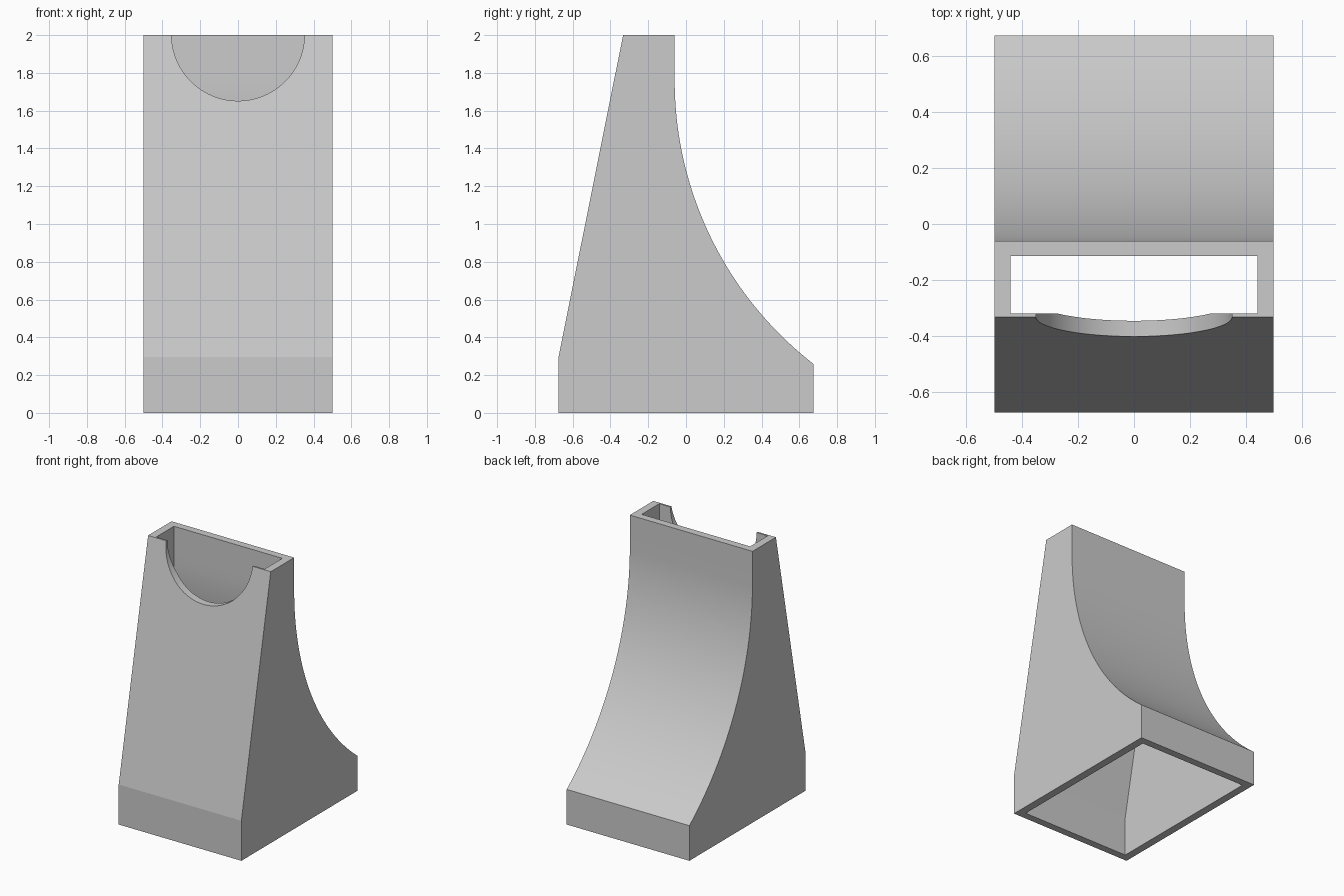
import bpy
import bmesh
from math import acos, cos, sin, pi, radians

if "Cube" in bpy.data.objects:
    bpy.data.objects.remove(bpy.data.objects["Cube"])

WALL = 0.055
ARC_Y, ARC_Z, ARC_R = 1.84, 1.76, 1.9   # centre and radius of the concave back

grey = bpy.data.materials.new("plain_grey")
grey.use_nodes = True
grey.diffuse_color = (0.6, 0.6, 0.6, 1)
grey.node_tree.nodes["Principled BSDF"].inputs["Base Color"].default_value = (0.6, 0.6, 0.6, 1)


def back_arc(radius, end_y, steps=40):
    """Side profile points down the concave back, from vertical to end_y."""
    sweep = acos((ARC_Y - end_y) / radius)
    return [(ARC_Y - radius * cos(sweep * i / steps),
             ARC_Z - radius * sin(sweep * i / steps)) for i in range(steps + 1)]


def prism(name, points, axis, start, end):
    """Extrude a closed profile along x (points are y, z) or y (points are x, z)."""
    bm = bmesh.new()
    verts = [bm.verts.new((start, a, b) if axis == "x" else (a, start, b))
             for a, b in points]
    face = bm.faces.new(verts)
    moved = bmesh.ops.extrude_face_region(bm, geom=[face])["geom"]
    shift = (end - start, 0, 0) if axis == "x" else (0, end - start, 0)
    bmesh.ops.translate(bm, vec=shift,
                        verts=[v for v in moved if isinstance(v, bmesh.types.BMVert)])
    bmesh.ops.recalc_face_normals(bm, faces=bm.faces)
    mesh = bpy.data.meshes.new(name)
    bm.to_mesh(mesh)
    bm.free()
    mesh.materials.append(grey)
    obj = bpy.data.objects.new(name, mesh)
    bpy.context.collection.objects.link(obj)
    return obj


def cut(target, cutter):
    """Subtract the cutter from the target, then remove it."""
    cutter.hide_render = True
    mod = target.modifiers.new("cut", "BOOLEAN")
    mod.operation = "DIFFERENCE"
    mod.solver = "EXACT"
    mod.object = cutter
    bpy.context.view_layer.objects.active = target
    bpy.ops.object.modifier_apply(modifier=mod.name)
    bpy.data.objects.remove(cutter)


# Outer body: sloped front, concave back, short upright base
outer = [(-0.675, 0), (-0.675, 0.295), (-0.333, 2), (ARC_Y - ARC_R, 2)]
outer += back_arc(ARC_R, 0.675) + [(0.675, 0)]
body = prism("hollow_stand", outer, "x", -0.5, 0.5)

# Cavity: follows the walls, straight at the top, open at both ends
inner_r = ARC_R + WALL
inner = [(-0.62, -0.1), (-0.62, 0.29), (-0.32, 1.785), (-0.32, 2.1),
         (ARC_Y - inner_r, 2.1)]
inner += back_arc(inner_r, 0.62) + [(0.62, -0.1)]
cut(body, prism("cavity_cutter", inner, "x", -0.5 + WALL + 0.003, 0.5 - WALL - 0.003))

# Half-round notch in the top of the front wall
circle = [(0.352 * cos(2 * pi * i / 96), 2.004 + 0.352 * sin(2 * pi * i / 96))
          for i in range(96)]
cut(body, prism("notch_cutter", circle, "y", -0.8, -0.2))

bpy.ops.object.select_all(action="DESELECT")
body.select_set(True)
bpy.context.view_layer.objects.active = body
bpy.ops.object.shade_smooth_by_angle(angle=radians(10))
